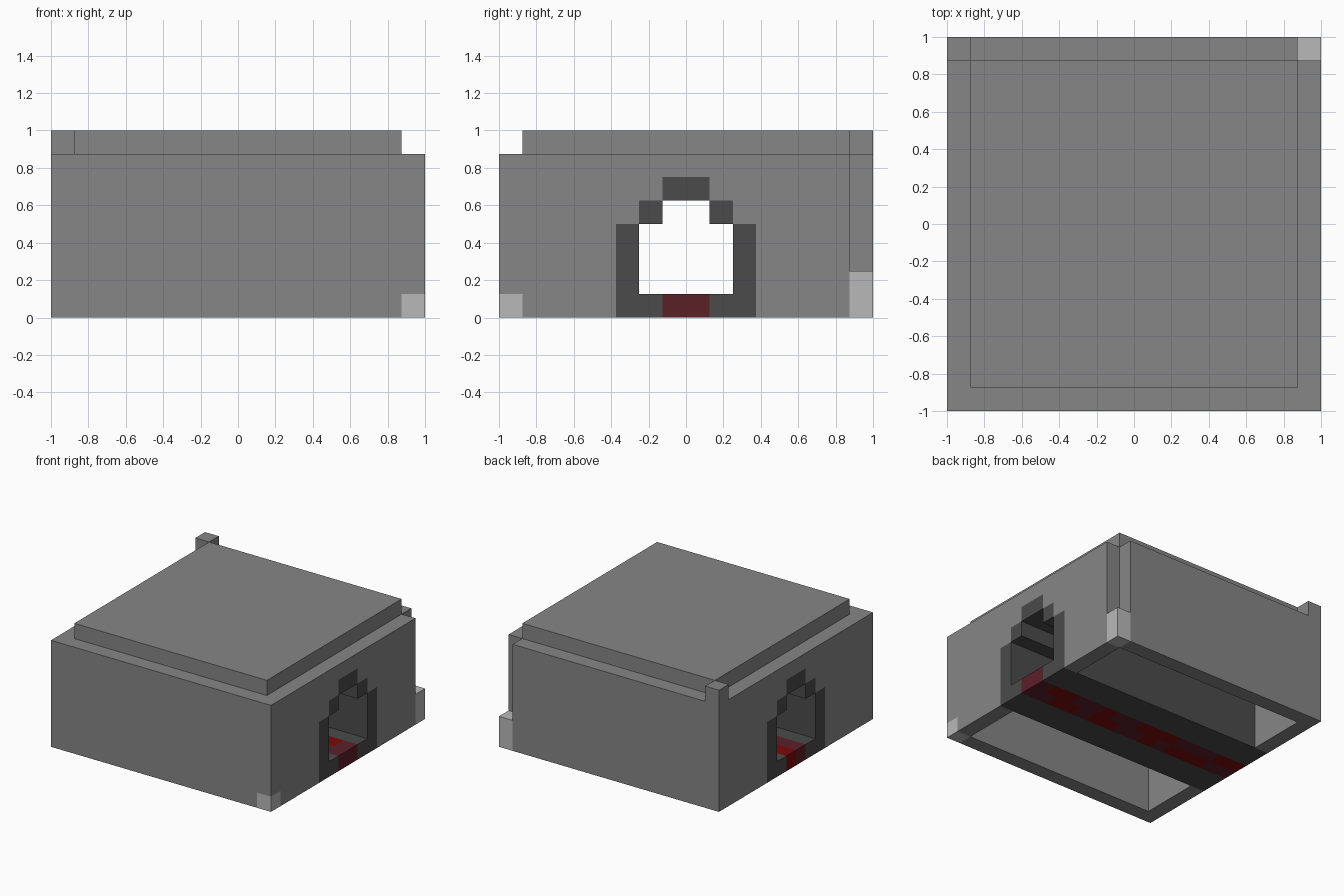
import bpy
import bmesh
import math
from mathutils import Vector

if "Cube" in bpy.data.objects:
    bpy.data.objects.remove(bpy.data.objects["Cube"], do_unlink=True)

U = 0.125  # one block


def material(name, rgb):
    m = bpy.data.materials.new(name)
    m.use_nodes = True
    color = (*rgb, 1.0)
    m.diffuse_color = color
    m.node_tree.nodes["Principled BSDF"].inputs["Base Color"].default_value = color
    return m


STONE = material("grey stone", (0.24, 0.24, 0.24))
DARK = material("dark stone", (0.07, 0.07, 0.07))
PALE = material("pale stone", (0.48, 0.485, 0.48))
MAROON = material("maroon carpet", (0.105, 0.014, 0.022))
RED = material("red carpet", (0.2, 0.003, 0.003))


def finish(name, bm, *mats):
    bmesh.ops.recalc_face_normals(bm, faces=bm.faces)
    mesh = bpy.data.meshes.new(name)
    bm.to_mesh(mesh)
    bm.free()
    for m in mats:
        mesh.materials.append(m)
    obj = bpy.data.objects.new(name, mesh)
    bpy.context.collection.objects.link(obj)
    return obj


def add_prism(bm, axis, outline, lo, hi):
    """Extrude an upright outline, in blocks, along the x or y axis."""
    def place(a, d, z):
        return Vector((d, a, z) if axis == "x" else (a, d, z)) * U
    face = bm.faces.new([bm.verts.new(place(a, lo, z)) for a, z in outline])
    moved = bmesh.ops.extrude_face_region(bm, geom=[face], use_keep_orig=True)
    verts = [v for v in moved["geom"] if isinstance(v, bmesh.types.BMVert)]
    bmesh.ops.translate(bm, verts=verts, vec=place(0, hi - lo, 0))


def rect(a0, a1, z0, z1):
    return [(a0, z0), (a1, z0), (a1, z1), (a0, z1)]


def prism(name, mat, axis, outline, lo, hi):
    bm = bmesh.new()
    add_prism(bm, axis, outline, lo, hi)
    return finish(name, bm, mat)


# Front wall, notched for the pale corner block
prism("front_wall", STONE, "y",
      [(-8, 0), (7, 0), (7, 1), (8, 1), (8, 7), (-8, 7)], -8, -7)

# Back wall with a raised corner post
prism("back_wall", STONE, "y",
      [(-8, 0), (7, 0), (7, 7), (-7, 7), (-7, 8), (-8, 8)], 7, 8)

# Side walls around the stepped doorway
arch = [(3, 0), (3, 4), (2, 4), (2, 5), (1, 5), (1, 6)]
doorway = [(-y, z) for y, z in arch] + arch[::-1]
side = [(-7, 0)] + doorway + [(7, 0), (7, 7), (-7, 7)]
prism("left_side_wall", STONE, "x", side, 7, 8)
prism("right_side_wall", STONE, "x", side, -8, -7)

# Roof slab
prism("roof", STONE, "y", rect(-7, 7, 7, 8), -7, 7)

# Pale corner blocks
prism("front_corner_block", PALE, "y", rect(7, 8, 0, 1), -8, -7)
prism("back_corner_block", PALE, "y", rect(7, 8, 0, 2), 7, 8)

# Dark tunnel lining from door to door
bm = bmesh.new()
for s in (-1, 1):
    add_prism(bm, "x", [(s * a, z) for a, z in
                        [(1, 0), (3, 0), (3, 4), (2, 4), (2, 1), (1, 1)]], -8, 8)
    add_prism(bm, "x", [(s * a, z) for a, z in rect(1, 2, 4, 5)], -8, 8)
add_prism(bm, "x", rect(-1, 1, 5, 6), -8, 8)
finish("tunnel", bm, DARK)

# Carpet cut into blocks, with red patches chosen per row
bm = bmesh.new()
add_prism(bm, "x", rect(-1, 1, 0, 1), -8, 8)
cuts = [((i * U, 0, 0), (1, 0, 0)) for i in range(-7, 8)] + [((0, 0, 0), (0, 1, 0))]
for co, no in cuts:
    bmesh.ops.bisect_plane(bm, geom=bm.verts[:] + bm.edges[:] + bm.faces[:],
                           plane_co=co, plane_no=no)
rows = {True: ".RR..R..RRR...RR", False: "..RR.RR..R.RRR.."}
for f in bm.faces:
    c = f.calc_center_median()
    i = min(15, max(0, math.floor((1 - c.x) / U)))
    f.material_index = int(rows[c.y > 0][i] == "R")
finish("carpet", bm, MAROON, RED)
